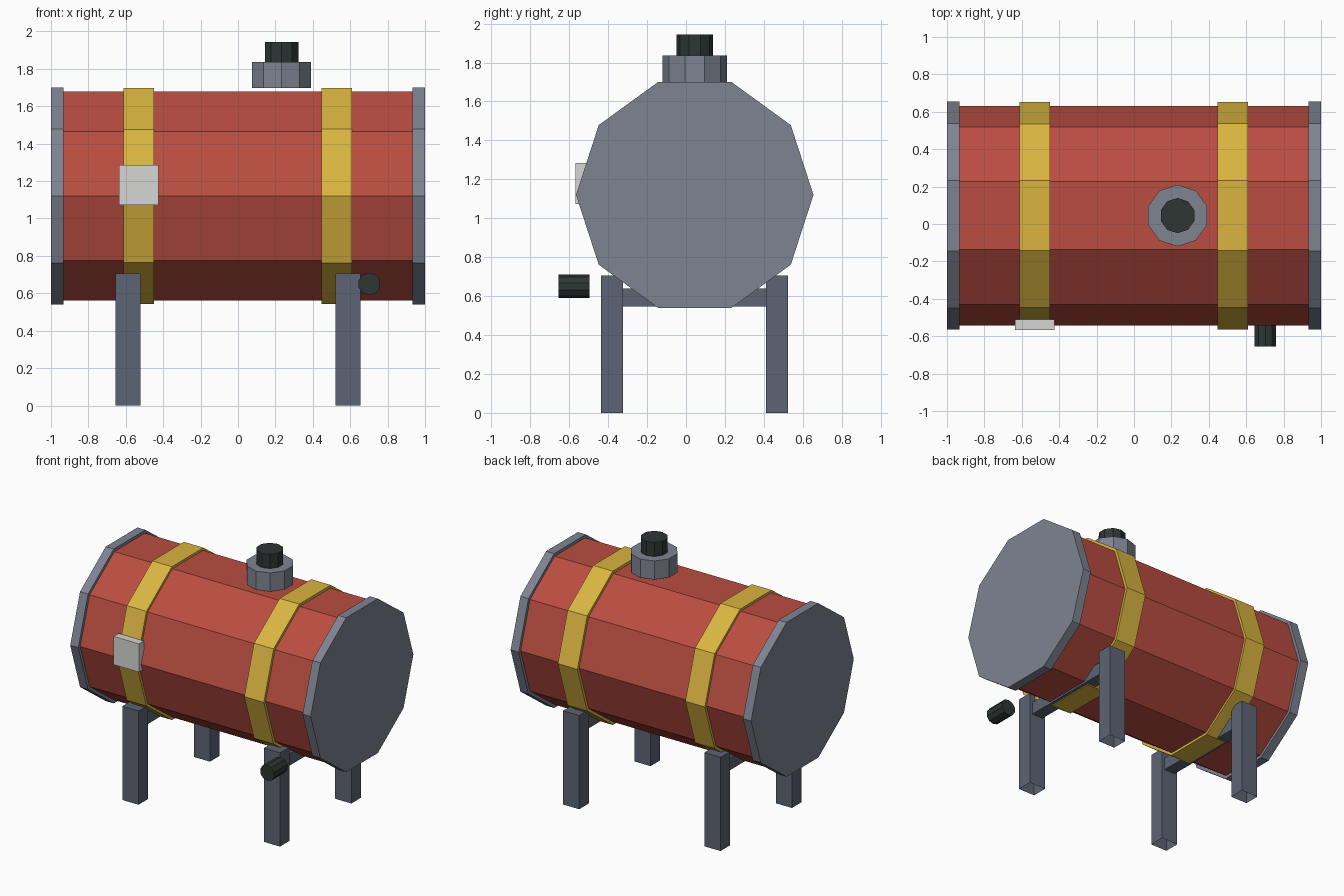
import bpy, bmesh, math
from mathutils import Matrix, Vector

if "Cube" in bpy.data.objects:
    bpy.data.objects.remove(bpy.data.objects["Cube"])


def srgb(r, g, b):
    return [((c / 255 + 0.055) / 1.055) ** 2.4 for c in (r, g, b)] + [1.0]


def material(name, *rgb):
    m = bpy.data.materials.new(name)
    m.diffuse_color = srgb(*rgb)
    m.use_nodes = True
    m.node_tree.nodes["Principled BSDF"].inputs["Base Color"].default_value = m.diffuse_color
    return m


RED = material("tank red", 186, 77, 65)
YELLOW = material("band yellow", 218, 181, 64)
STEEL = material("steel grey", 126, 132, 145)
LEG = material("leg grey", 92, 100, 115)
DARK = material("dark valve", 46, 54, 52)
PLATE = material("pale plate", 214, 214, 212)


def finish(name, bm, mat):
    bmesh.ops.recalc_face_normals(bm, faces=bm.faces)
    me = bpy.data.meshes.new(name)
    bm.to_mesh(me)
    bm.free()
    me.materials.append(mat)
    ob = bpy.data.objects.new(name, me)
    bpy.context.collection.objects.link(ob)
    return ob


def decagon(name, axis, radius, start, end, centre, mat):
    """Ten-sided prism along an axis; centre gives the other two coordinates."""
    bm = bmesh.new()
    rings = []
    for t in (start, end):
        ring = []
        for i in range(10):
            a = math.tau * i / 10
            u, v = radius * math.sin(a), radius * math.cos(a)
            p = {"X": (t, centre[0] + v, centre[1] + u),
                 "Y": (centre[0] + u, t, centre[1] + v),
                 "Z": (centre[0] + u, centre[1] + v, t)}[axis]
            ring.append(bm.verts.new(p))
        bm.faces.new(ring)
        rings.append(ring)
    for i in range(10):
        j = (i + 1) % 10
        bm.faces.new((rings[0][i], rings[0][j], rings[1][j], rings[1][i]))
    return finish(name, bm, mat)


def box(name, lo, hi, mat, open_bottom=False):
    lo, hi = Vector(lo), Vector(hi)
    bm = bmesh.new()
    bmesh.ops.create_cube(bm, size=1, matrix=Matrix.Translation((lo + hi) / 2)
                          @ Matrix.Diagonal((*(hi - lo), 1)))
    if open_bottom:
        bm.normal_update()
        down = [f for f in bm.faces if f.normal.z < -0.9]
        bmesh.ops.delete(bm, geom=down, context="FACES_ONLY")
    return finish(name, bm, mat)


# Tank body, end caps and straps
AXIS = (0.045, 1.12)
decagon("tank_body", "X", 0.587, -0.95, 0.95, AXIS, RED)
decagon("left_end_cap", "X", 0.61, -1.0, -0.933, AXIS, STEEL)
decagon("right_end_cap", "X", 0.61, 0.933, 1.0, AXIS, STEEL)
decagon("left_band", "X", 0.606, -0.613, -0.45, AXIS, YELLOW)
decagon("right_band", "X", 0.608, 0.446, 0.609, AXIS, YELLOW)

# Filler neck and its cap
decagon("filler_collar", "Z", 0.165, 1.697, 1.837, (0.233, 0.045), STEEL)
decagon("filler_cap", "Z", 0.094, 1.83, 1.943, (0.233, 0.045), DARK)

# Front drain valve and label plate
decagon("drain_valve", "Y", 0.06, -0.655, -0.495, (0.702, 0.65), DARK)
box("label_plate", (-0.636, -0.568, 1.072), (-0.426, -0.51, 1.285), PLATE)

# Legs and cross beams, one frame at each end
for side, x in (("left", -0.588), ("right", 0.588)):
    for end, y in (("front", -0.38), ("back", 0.468)):
        box(f"{side}_{end}_leg", (x - 0.067, y - 0.057, 0),
            (x + 0.067, y + 0.057, 0.705), LEG, open_bottom=True)
    box(f"{side}_cross_beam", (x - 0.045, -0.33, 0.547),
        (x + 0.045, 0.42, 0.638), LEG)
